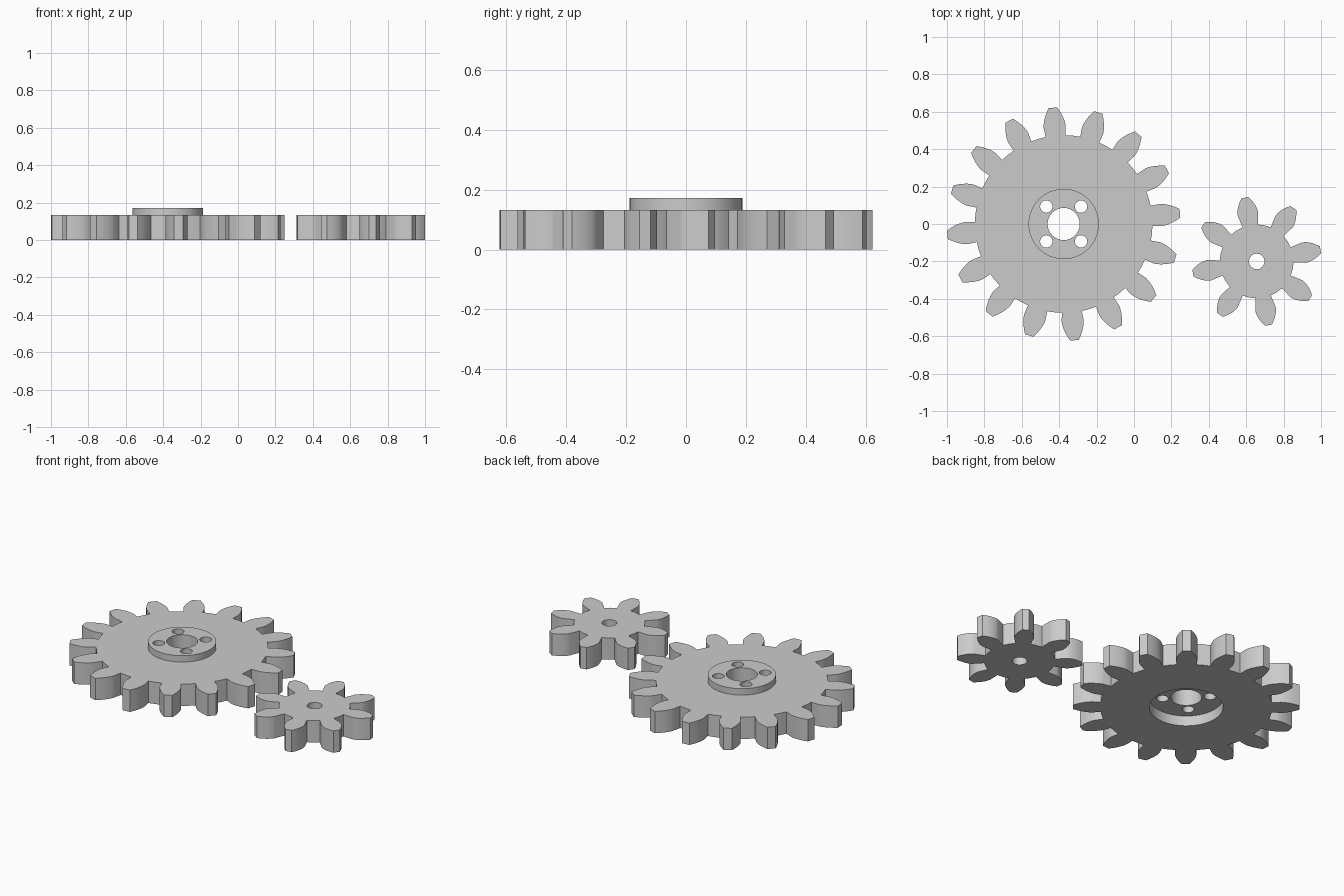
import bpy, bmesh, math
from mathutils import Vector

if "Cube" in bpy.data.objects:
    bpy.data.objects.remove(bpy.data.objects["Cube"])

THICK = 0.133
MODULE = 0.0694
steel = bpy.data.materials.new("grey metal")
steel.diffuse_color = (0.6, 0.6, 0.6, 1)
steel.use_nodes = True
steel.node_tree.nodes["Principled BSDF"].inputs["Base Color"].default_value = steel.diffuse_color


def prism(name, points, z0, z1):
    """Extrude a closed outline from z0 to z1."""
    bm = bmesh.new()
    face = bm.faces.new([bm.verts.new((x, y, z0)) for x, y in points])
    new = bmesh.ops.extrude_face_region(bm, geom=[face])["geom"]
    bmesh.ops.translate(bm, vec=Vector((0, 0, z1 - z0)),
                        verts=[g for g in new if isinstance(g, bmesh.types.BMVert)])
    bmesh.ops.recalc_face_normals(bm, faces=bm.faces)
    mesh = bpy.data.meshes.new(name)
    bm.to_mesh(mesh)
    bm.free()
    obj = bpy.data.objects.new(name, mesh)
    mesh.materials.append(steel)
    bpy.context.collection.objects.link(obj)
    return obj


def cylinder(name, x, y, r, z0, z1, sides=48):
    pts = [(x + r * math.cos(math.tau * i / sides), y + r * math.sin(math.tau * i / sides))
           for i in range(sides)]
    return prism(name, pts, z0, z1)


def gear_outline(cx, cy, teeth, turn, steps=6):
    """Involute teeth with radial flanks below the base circle."""
    pitch = MODULE * teeth / 2
    outer, root = pitch + MODULE, pitch - 1.16 * MODULE
    pressure = math.radians(20)
    base = pitch * math.cos(pressure)
    half = math.pi / (2 * teeth) + math.tan(pressure) - pressure
    flank = [(root, half)]
    for i in range(steps + 1):
        r = base + (outer - base) * (i / steps) ** 1.4
        a = math.acos(min(1, base / r))
        flank.append((r, half - (math.tan(a) - a)))
    profile = [(r, -a) for r, a in flank] + [(r, a) for r, a in reversed(flank)]
    pts = []
    for t in range(teeth):
        mid = math.radians(turn) + math.tau * t / teeth
        pts += [(cx + r * math.cos(mid + a), cy + r * math.sin(mid + a)) for r, a in profile]
        gap = mid + math.pi / teeth
        pts.append((cx + root * math.cos(gap), cy + root * math.sin(gap)))
    return pts


def combine(target, tool, operation):
    mod = target.modifiers.new(operation, 'BOOLEAN')
    mod.operation, mod.solver, mod.object = operation, 'EXACT', tool
    bpy.context.view_layer.objects.active = target
    bpy.ops.object.modifier_apply(modifier=mod.name)
    bpy.data.objects.remove(tool)


# Large gear with raised hub, recess underneath and bored holes
lx, ly = -0.376, 0.0
large = prism("large_gear", gear_outline(lx, ly, 16, 5.3), 0, THICK)
combine(large, cylinder("hub", lx, ly, 0.188, 0.1, 0.172, 64), 'UNION')
combine(large, cylinder("recess", lx, ly, 0.204, -0.1, 0.062, 64), 'DIFFERENCE')
combine(large, cylinder("shaft_bore", lx, ly, 0.086, -0.1, 0.3), 'DIFFERENCE')
for sx in (-1, 1):
    for sy in (-1, 1):
        combine(large, cylinder("bolt_hole", lx + sx * 0.093, ly + sy * 0.093,
                                0.033, -0.1, 0.3, 24), 'DIFFERENCE')

# Small gear with a plain bore
sx, sy = 0.656, -0.2
small = prism("small_gear", gear_outline(sx, sy, 8, 10.5), 0, THICK)
combine(small, cylinder("pinion_bore", sx, sy, 0.042, -0.1, 0.3, 16), 'DIFFERENCE')

# Smooth curved walls, keep edges crisp
for obj in (large, small):
    bpy.ops.object.select_all(action='DESELECT')
    obj.select_set(True)
    bpy.context.view_layer.objects.active = obj
    bpy.ops.object.shade_smooth_by_angle(angle=math.radians(30))
